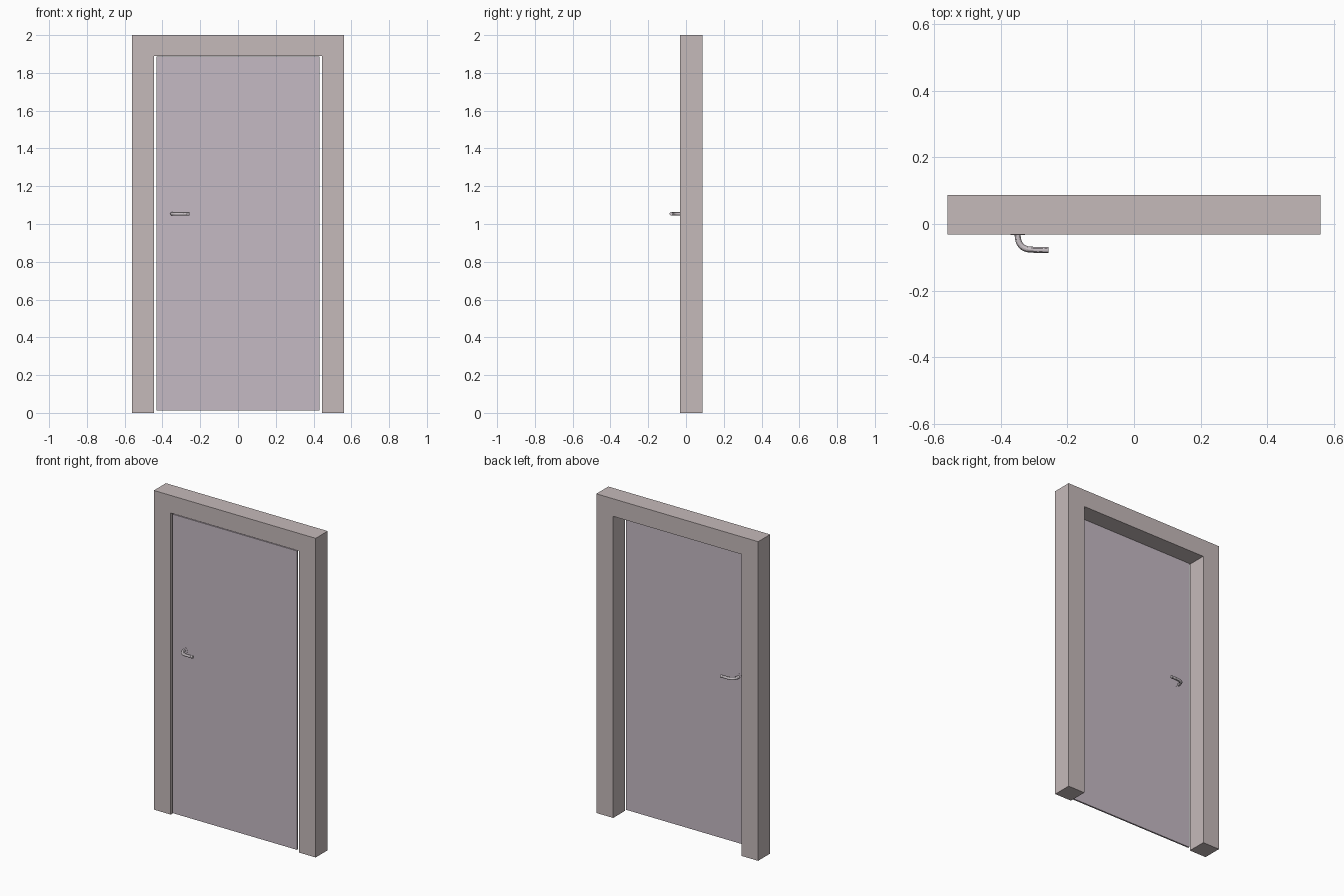
import bpy, bmesh, math
from mathutils import Matrix

if "Cube" in bpy.data.objects:
    bpy.data.objects.remove(bpy.data.objects["Cube"])

FRONT, BACK = -0.032, 0.087      # frame faces
DOOR_T = 0.01                    # thin door leaf, flush with frame front
W, H = 0.561, 2.0                # frame outer half width, height
OW, OH = 0.444, 1.89             # opening half width, height


def material(name, rgb):
    m = bpy.data.materials.new(name)
    m.diffuse_color = (*rgb, 1)
    m.use_nodes = True
    m.node_tree.nodes["Principled BSDF"].inputs["Base Color"].default_value = m.diffuse_color
    return m


def add_mesh(name, bm, mat):
    bmesh.ops.recalc_face_normals(bm, faces=bm.faces)
    me = bpy.data.meshes.new(name)
    bm.to_mesh(me)
    bm.free()
    ob = bpy.data.objects.new(name, me)
    me.materials.append(mat)
    bpy.context.collection.objects.link(ob)
    return ob


def extruded(name, profile, y0, y1, mat):
    bm = bmesh.new()
    face = bm.faces.new([bm.verts.new((x, y0, z)) for x, z in profile])
    new = bmesh.ops.extrude_face_region(bm, geom=[face], use_keep_orig=True)["geom"]
    verts = [v for v in new if isinstance(v, bmesh.types.BMVert)]
    bmesh.ops.translate(bm, verts=verts, vec=(0, y1 - y0, 0))
    return add_mesh(name, bm, mat)


def smooth(ob):
    bpy.ops.object.select_all(action="DESELECT")
    ob.select_set(True)
    bpy.context.view_layer.objects.active = ob
    bpy.ops.object.shade_smooth_by_angle()


frame_mat = material("frame_paint", (0.56, 0.49, 0.49))
door_mat = material("door_paint", (0.56, 0.49, 0.55))
metal = material("handle_metal", (0.6, 0.55, 0.58))

# Door frame: one inverted U profile
extruded("door_frame", [(-W, 0), (-W, H), (W, H), (W, 0),
                        (OW, 0), (OW, OH), (-OW, OH), (-OW, 0)], FRONT, BACK, frame_mat)

# Door leaf with a small gap around it
extruded("door_leaf", [(-0.431, 0.013), (-0.431, 1.886), (0.431, 1.886), (0.431, 0.013)],
         FRONT, FRONT + DOOR_T, door_mat)

# Lever handle and flush rose on both faces
HX, HZ, R = -0.35, 1.054, 0.009
for side, y, d in (("front", FRONT, -1), ("back", FRONT + DOOR_T, 1)):
    cu = bpy.data.curves.new("lever_path", "CURVE")
    cu.dimensions = "3D"
    cu.bevel_depth = R
    cu.bevel_resolution = 4
    cu.use_fill_caps = True
    cu.resolution_u = 12
    sp = cu.splines.new("BEZIER")
    # (point, left handle, right handle) as x offset and distance from the door
    pts = [((0, -0.003), (0, -0.008), (0, 0.028)),
           ((0.04, 0.045), (0.012, 0.044), (0.05, 0.046)),
           ((0.093, 0.046), (0.08, 0.046), (0.10, 0.046))]
    sp.bezier_points.add(len(pts) - 1)
    for bp, p in zip(sp.bezier_points, pts):
        bp.co, bp.handle_left, bp.handle_right = [(HX + u, y + d * v, HZ) for u, v in p]
    path = bpy.data.objects.new("lever_path", cu)
    bpy.context.collection.objects.link(path)
    bpy.context.view_layer.update()
    me = bpy.data.meshes.new_from_object(path.evaluated_get(bpy.context.evaluated_depsgraph_get()))
    bm = bmesh.new()
    bm.from_mesh(me)
    bmesh.ops.remove_doubles(bm, verts=bm.verts, dist=1e-5)
    bpy.data.objects.remove(path)
    me.materials.clear()
    smooth(add_mesh(side + "_lever", bm, metal))

    bm = bmesh.new()
    bmesh.ops.create_cone(bm, cap_ends=True, segments=32, radius1=0.022, radius2=0.022,
                          depth=0.002, matrix=Matrix.Translation((HX, y, HZ))
                          @ Matrix.Rotation(math.pi / 2, 4, "X"))
    smooth(add_mesh(side + "_rose", bm, door_mat))
